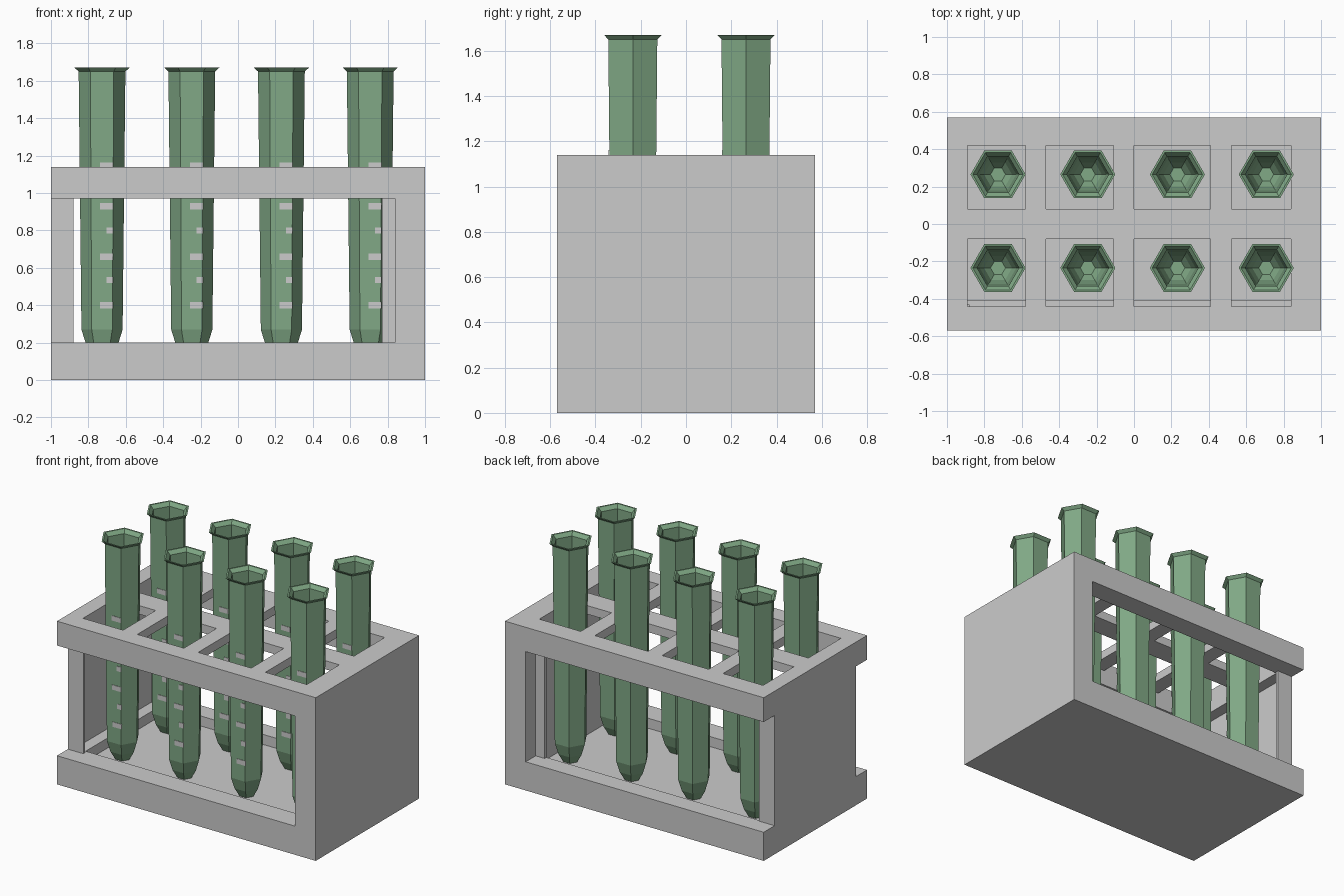
import bpy, bmesh, math
from mathutils import Matrix

if "Cube" in bpy.data.objects:
    bpy.data.objects.remove(bpy.data.objects["Cube"])

green = bpy.data.materials.new("tube_green")
green.diffuse_color = (0.22, 0.4, 0.24, 1)
green.use_nodes = True
green.node_tree.nodes["Principled BSDF"].inputs["Base Color"].default_value = green.diffuse_color


def finish(bm, name, mat=None):
    bmesh.ops.recalc_face_normals(bm, faces=bm.faces)
    me = bpy.data.meshes.new(name)
    bm.to_mesh(me)
    bm.free()
    ob = bpy.data.objects.new(name, me)
    bpy.context.collection.objects.link(ob)
    if mat:
        me.materials.append(mat)
    return ob


def boxes(name, spans):
    # each span: x0, x1, y0, y1, z0, z1
    bm = bmesh.new()
    for x0, x1, y0, y1, z0, z1 in spans:
        m = Matrix.Translation(((x0 + x1) / 2, (y0 + y1) / 2, (z0 + z1) / 2))
        bmesh.ops.create_cube(bm, size=1, matrix=m @ Matrix.Diagonal((x1 - x0, y1 - y0, z1 - z0, 1)))
    return finish(bm, name)


def cut(ob, span):
    cutter = boxes("cutter", [span])
    cutter.hide_render = True
    mod = ob.modifiers.new("cut", 'BOOLEAN')
    mod.operation, mod.solver, mod.object = 'DIFFERENCE', 'EXACT', cutter
    bpy.context.view_layer.objects.active = ob
    bpy.ops.object.modifier_apply(modifier=mod.name)
    bpy.data.objects.remove(cutter)


# Base tray with a sunken floor
base = boxes("base_tray", [(-1, 1, -.57, .57, 0, .2)])
cut(base, (-.89, .84, -.41, .44, .13, .3))

# Top frame: deep rim, thin grid with eight openings
top = boxes("top_frame", [(-1, 1, -.57, .57, .97, 1.14)])
cut(top, (-.89, .84, -.44, .42, .9, 1.08))
for x0, x1 in ((-.89, -.58), (-.47, -.11), (0, .41), (.52, .84)):
    for y0, y1 in ((.08, .42), (-.44, -.08)):
        cut(top, (x0, x1, y0, y1, 1.0, 1.2))

# Side walls: full-depth right wall, inset left channel
boxes("right_wall", [(.84, 1, -.57, .57, .2, .97)])
boxes("right_flanges", [(.77, .84, -.46, -.44, .2, .97), (.77, .84, .44, .46, .2, .97)])
boxes("left_wall", [(-1, -.97, -.43, .43, .2, .97)])
boxes("left_flanges", [(-1, -.88, -.45, -.43, .2, .97), (-1, -.88, .43, .45, .2, .97)])

# Hollow six-sided tube profile (radius, height), outside then inside
PROFILE = [(.05, .13), (.085, .19), (.11, .27), (.125, 1.65), (.147, 1.67),
           (.135, 1.67), (.112, 1.645), (.098, .28), (.075, .2), (.04, .15)]


def tube(name, cx, cy):
    bm = bmesh.new()
    rings = [[bm.verts.new((cx + r * math.cos(a * math.pi / 3), cy + r * math.sin(a * math.pi / 3), z))
              for a in range(6)] for r, z in PROFILE]
    for lo, hi in zip(rings, rings[1:]):
        for i in range(6):
            j = (i + 1) % 6
            bm.faces.new((lo[i], lo[j], hi[j], hi[i]))
    bm.faces.new(rings[0])
    bm.faces.new(rings[-1])
    finish(bm, name, green)


# Tubes in two rows, each with measuring marks on its front face
MARKS = [(.4, .07), (.535, .035), (.66, .07), (.8, .035), (.93, .07), (1.145, .07)]
for row, cy in (("front", -.235), ("back", .265)):
    for n, cx in enumerate((-.727, -.247, .232, .707)):
        tube(f"{row}_tube_{n + 1}", cx, cy)
        spans = []
        for z, w in MARKS:
            y = cy - .866 * (.11 + .015 * (z - .27) / 1.38)
            spans.append((cx + .06 - w, cx + .06, y - .003, y + .003, z - .017, z + .017))
        boxes(f"{row}_tube_marks_{n + 1}", spans)
